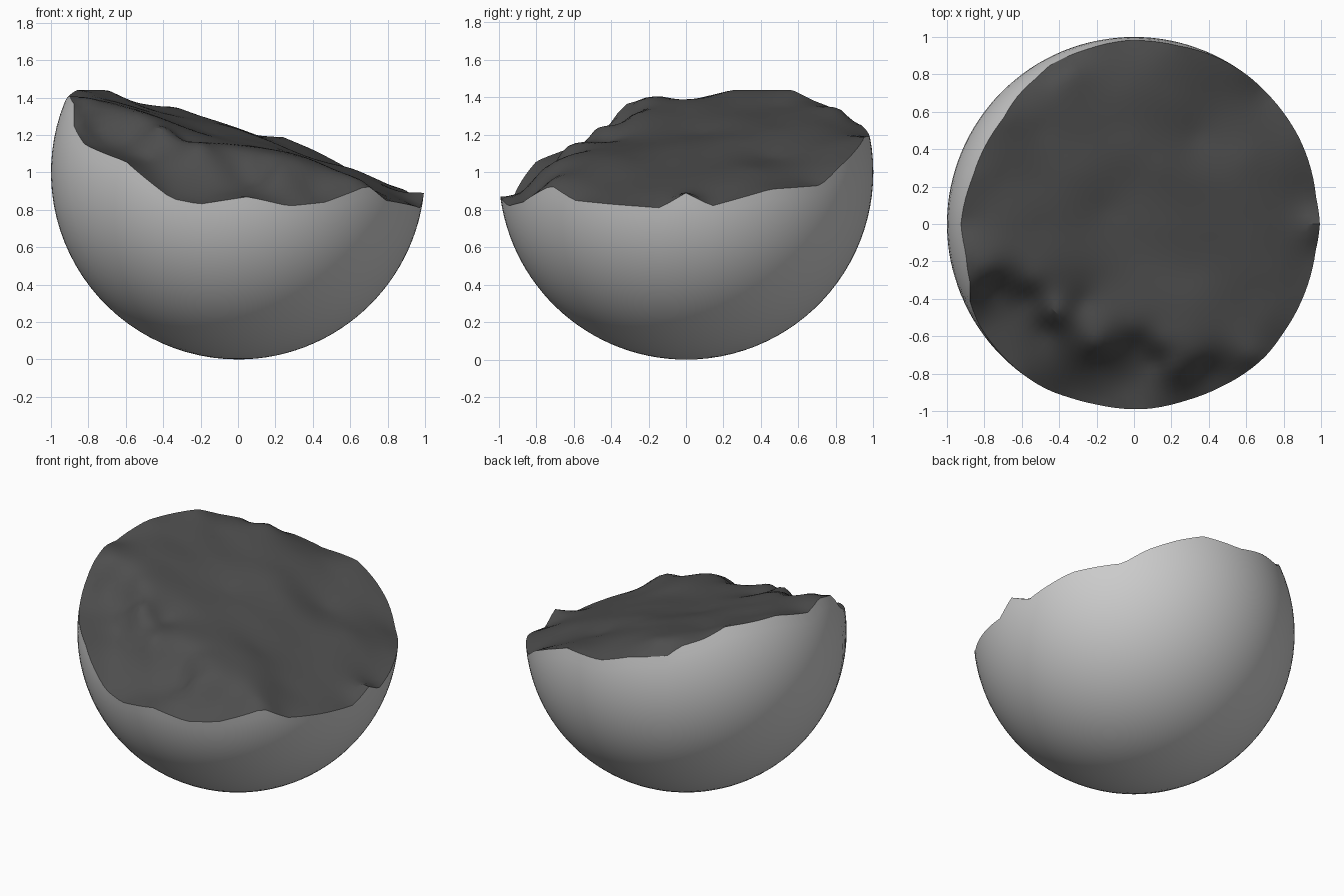
import bpy, bmesh, math
from mathutils import Vector, noise

if "Cube" in bpy.data.objects:
    bpy.data.objects.remove(bpy.data.objects["Cube"])

SEG, TOP_RINGS, BOWL_RINGS = 128, 30, 28

# Broken rim: angle around the ball (degrees), height
RIM = [(0, .89), (8, .82), (27, .91), (46, .93), (55, 1.03), (66, 1.12), (76, 1.19),
       (92, 1.19), (104, 1.25), (118, 1.28), (123, 1.34), (132, 1.38), (141, 1.44),
       (164, 1.44), (180, 1.38), (190, 1.41), (201, 1.36), (205, 1.25), (214, 1.15),
       (233, 1.06), (249, .86), (258, .83), (273, .87), (286, .82), (298, .84),
       (314, .93), (323, .85), (336, .83), (352, .81), (360, .89)]

# Fracture face: upper sheet, its front ledge, and the lower slope below it
FACE = [(-.5, 0, 1.32), (-.5, .5, 1.35), (-.36, .83, 1.33), (-.15, .08, 1.21), (0, .45, 1.23),
        (0, .8, 1.23), (.18, .75, 1.17), (.15, .3, 1.17), (.33, .47, 1.08), (.25, .05, 1.12),
        (.32, -.25, 1.08), (.6, .35, 1.02), (.6, 0, .99), (.6, -.4, .97),
        (-.78, -.26, 1.37), (-.55, -.31, 1.29), (-.42, -.48, 1.23), (-.2, -.65, 1.12),
        (0, -.56, 1.11), (.14, -.64, 1.07), (.2, -.77, 1.0), (.35, -.71, 1.02),
        (.62, -.71, .96), (-.1, -.3, 1.17), (-.28, -.42, 1.16),
        (-.76, -.34, 1.25), (-.57, -.40, 1.18), (-.46, -.56, 1.10), (-.2, -.73, 1.0),
        (.02, -.65, 1.01), (.12, -.74, .95), (.4, -.78, .91)]


def rim_height(deg):
    for (a, za), (b, zb) in zip(RIM, RIM[1:]):
        if a <= deg <= b:
            return za + (zb - za) * (deg - a) / (b - a)


def solve(rows):
    n = len(rows)
    for i in range(n):
        p = max(range(i, n), key=lambda r: abs(rows[r][i]))
        rows[i], rows[p] = rows[p], rows[i]
        for r in range(i + 1, n):
            f = rows[r][i] / rows[i][i]
            if f:
                rows[r] = [u - f * v for u, v in zip(rows[r], rows[i])]
    out = [0.0] * n
    for i in reversed(range(n)):
        out[i] = (rows[i][n] - sum(rows[i][j] * out[j] for j in range(i + 1, n))) / rows[i][i]
    return out


def kernel(x, y, q):
    return math.sqrt((x - q.x) ** 2 + (y - q.y) ** 2 + .002)


# Rim points on the ball
rim = []
for s in range(SEG):
    z = rim_height(360 * s / SEG)
    a, r = math.tau * s / SEG, math.sqrt(1 - (z - 1) ** 2)
    rim.append(Vector((r * math.cos(a), r * math.sin(a), z)))

# Interpolate the fracture face through rim and face points
ctrl = rim[::2] + [Vector(p) for p in FACE]
weights = solve([[kernel(p.x, p.y, q) for q in ctrl] + [p.z - 1.15 + .27 * p.x] for p in ctrl])


def face_height(x, y, fade):
    z = 1.15 - .27 * x + sum(w * kernel(x, y, q) for w, q in zip(weights, ctrl))
    return z + noise.noise((x * 3, y * 4, .3)) * .012 * fade


bm = bmesh.new()

# Rings from the face centre out to the rim, then down the ball
rings = []
for k in range(1, TOP_RINGS):
    f = k / TOP_RINGS
    ring = []
    for p in rim:
        x, y = p.x * f, p.y * f
        ring.append(bm.verts.new((x, y, face_height(x, y, min(1, (1 - f) * 6)))))
    rings.append(ring)
rings.append([bm.verts.new(p) for p in rim])
for k in range(1, BOWL_RINGS):
    ring = []
    for s, p in enumerate(rim):
        top = math.asin(p.z - 1)
        lat = top + (-math.pi / 2 - top) * k / BOWL_RINGS
        a = math.tau * s / SEG
        ring.append(bm.verts.new((math.cos(lat) * math.cos(a),
                                  math.cos(lat) * math.sin(a), 1 + math.sin(lat))))
    rings.append(ring)

centre = bm.verts.new((0, 0, face_height(0, 0, 1)))
base = bm.verts.new((0, 0, 0))
for s in range(SEG):
    t = (s + 1) % SEG
    bm.faces.new((centre, rings[0][s], rings[0][t])).material_index = 1
    bm.faces.new((base, rings[-1][t], rings[-1][s]))
    for k, (a, b) in enumerate(zip(rings, rings[1:])):
        face = bm.faces.new((a[s], b[s], b[t], a[t]))
        face.material_index = 1 if k < TOP_RINGS - 1 else 0
bmesh.ops.recalc_face_normals(bm, faces=bm.faces)

mesh = bpy.data.meshes.new("broken_ball")
bm.to_mesh(mesh)
bm.free()

# Plain outer skin, dark broken face
for name, value in (("outer_skin", .55), ("broken_face", .075)):
    mat = bpy.data.materials.new(name)
    mat.diffuse_color = (value, value, value, 1)
    mat.use_nodes = True
    mat.node_tree.nodes["Principled BSDF"].inputs["Base Color"].default_value = mat.diffuse_color
    mesh.materials.append(mat)

obj = bpy.data.objects.new("broken_ball", mesh)
bpy.context.collection.objects.link(obj)
bpy.context.view_layer.objects.active = obj
obj.select_set(True)
bpy.ops.object.shade_smooth_by_angle(angle=math.radians(30))
